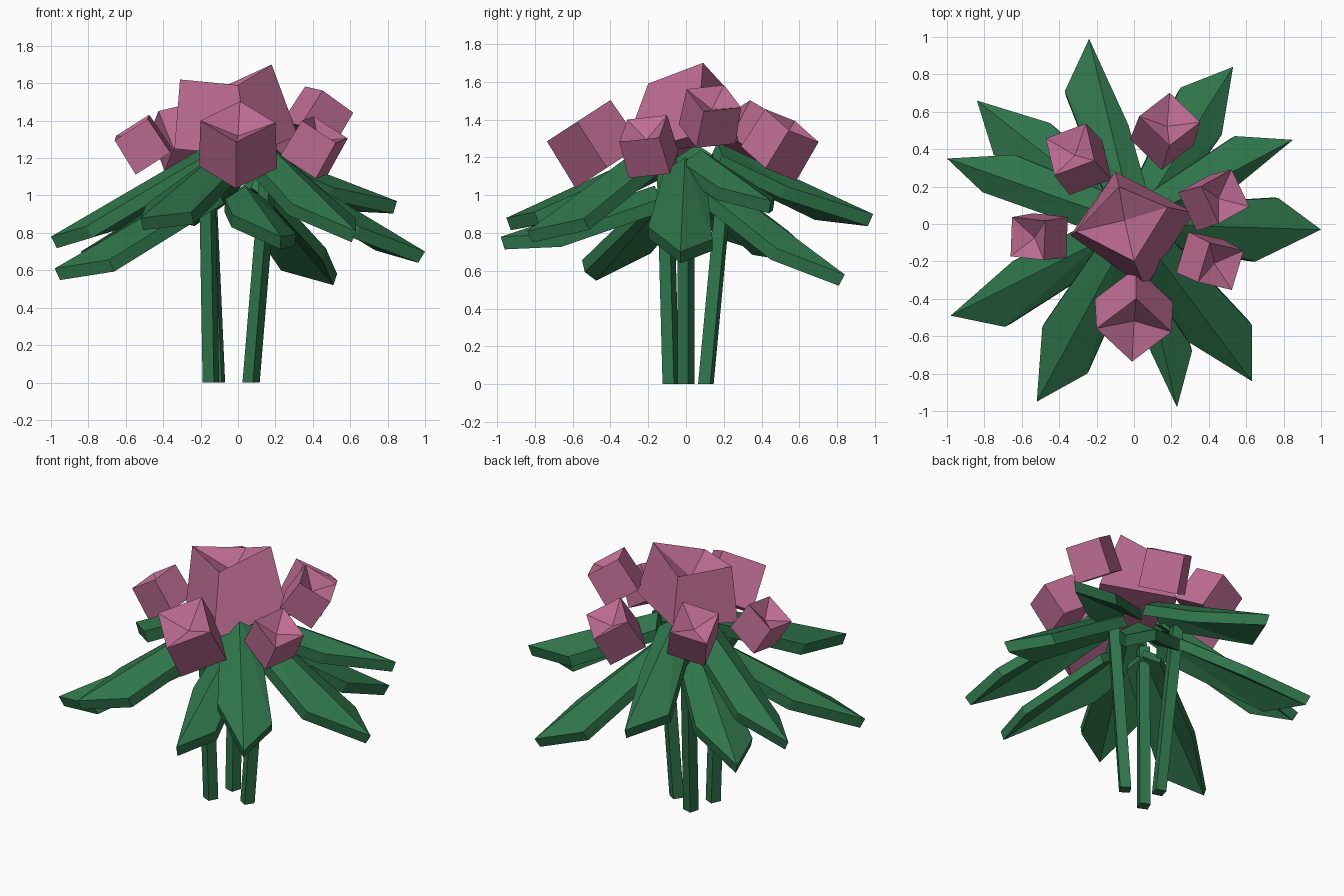
import bpy, math
from mathutils import Vector, Matrix

if "Cube" in bpy.data.objects:
    bpy.data.objects.remove(bpy.data.objects["Cube"])


def material(name, rgb):
    m = bpy.data.materials.new(name)
    m.diffuse_color = (*rgb, 1)
    m.use_nodes = True
    m.node_tree.nodes["Principled BSDF"].inputs["Base Color"].default_value = m.diffuse_color
    return m


GREEN = material("leaf green", (0.028, 0.178, 0.07))
PINK = material("blossom pink", (0.53, 0.155, 0.30))


def make(name, verts, faces, mat):
    me = bpy.data.meshes.new(name)
    me.from_pydata([tuple(v) for v in verts], [], faces)
    me.materials.append(mat)
    ob = bpy.data.objects.new(name, me)
    bpy.context.collection.objects.link(ob)
    return ob


# Leaf: ridged, skewed blade with a constant thickness
def leaf(i, tip, ccw, cw, base_z, thick=0.07, r=0.17):
    tip = Vector(tip)
    reach = Vector((tip.x, tip.y, 0))
    length = reach.length
    d = reach / length
    side = Vector((-d.y, d.x, 0))
    slope = (tip.z - base_z) / (length - r)

    def edge(xy):
        p = Vector((*xy, 0))
        p.z = base_z + slope * (p.dot(d) - r) - 0.075
        return p

    base = d * r + Vector((0, 0, base_z))
    drop = Vector((0, 0, -0.07))
    top = [base, base + side * 0.11 + drop, edge(ccw), tip,
           edge(cw), base - side * 0.11 + drop]
    normal = Vector((-slope * d.x, -slope * d.y, 1)).normalized()
    verts = top + [p - normal * thick for p in top]
    upper = [(0, 3, 2), (0, 2, 1), (0, 4, 3), (0, 5, 4)]
    faces = upper + [tuple(v + 6 for v in reversed(f)) for f in upper]
    faces += [(k, (k + 1) % 6, (k + 1) % 6 + 6, k + 6) for k in range(6)]
    make(f"leaf_{i}", verts, faces, GREEN)


# tip, counter-clockwise corner, clockwise corner, height of the base
LEAVES = [
    ((-0.24, 0.99, 0.90), (-0.37, 0.71), (-0.03, 0.53), 1.28),
    ((0.53, 0.84, 0.58), (0.25, 0.73), (0.47, 0.48), 1.10),
    ((0.85, 0.45, 0.97), (0.54, 0.47), (0.51, 0.17), 1.24),
    ((1.00, -0.03, 0.70), (0.77, 0.14), (0.65, -0.20), 1.20),
    ((0.63, -0.84, 0.81), (0.63, -0.54), (0.29, -0.63), 1.33),
    ((0.23, -0.98, 0.78), (0.31, -0.68), (-0.03, -0.43), 1.05),
    ((-0.52, -0.95, 0.88), (-0.25, -0.80), (-0.49, -0.55), 1.25),
    ((-0.98, -0.49, 0.61), (-0.69, -0.55), (-0.65, -0.20), 1.09),
    ((-1.00, 0.35, 0.78), (-0.81, 0.17), (-0.64, 0.37), 1.27),
    ((-0.84, 0.66, 0.70), (-0.75, 0.37), (-0.45, 0.54), 1.14),
]
for i, row in enumerate(LEAVES, 1):
    leaf(i, *row)


# Stems: leaning four-sided posts
def stem(i, foot, head, yaw, r=0.047):
    verts = []
    for c in (foot, head):
        for k in range(4):
            a = yaw + k * math.pi / 2
            verts.append(Vector(c) + Vector((r * math.cos(a), r * math.sin(a), 0)))
    faces = [(3, 2, 1, 0), (4, 5, 6, 7)]
    faces += [(k, (k + 1) % 4, (k + 1) % 4 + 4, k + 4) for k in range(4)]
    make(f"stem_{i}", verts, faces, GREEN)


stem(1, (-0.145, -0.08, 0), (-0.165, -0.11, 1.12), 0.35)
stem(2, (-0.11, 0.105, 0), (-0.16, 0.21, 1.12), 0.5)
stem(3, (0.07, 0.0, 0), (0.165, 0.0, 1.15), 0.2)


# Flowers: box-shaped cups, four bottom corners, four rim corners, sunken middle
def cup(name, verts):
    faces = [(3, 2, 1, 0)]
    faces += [(k, (k + 1) % 4, (k + 1) % 4 + 4, k + 4) for k in range(4)]
    faces += [(k + 4, (k + 1) % 4 + 4, 8) for k in range(4)]
    make(name, verts, faces, PINK)


def flower(name, centre, half, yaw, axis):
    corners = [(-1, -1), (1, -1), (1, 1), (-1, 1)]
    verts = [Vector((x * half, y * half, -half)) for x, y in corners]
    verts += [Vector((x * half, y * half, half)) * 0.96 for x, y in corners]
    verts.append(Vector((0, 0, half * 0.35)))
    tilt = Vector((0, 0, 1)).rotation_difference(Vector(axis)).to_matrix()
    rot = tilt @ Matrix.Rotation(math.radians(yaw), 3, 'Z')
    cup(name, [rot @ v + Vector(centre) for v in verts])


# Large uneven flower in the centre
cup("centre_flower", [
    (-0.34, -0.06, 1.25), (0.06, -0.34, 1.21), (0.32, 0.06, 1.32), (-0.10, 0.28, 1.28),
    (-0.31, -0.04, 1.62), (0.0, -0.20, 1.59), (0.18, 0.09, 1.70), (-0.08, 0.20, 1.58),
    (-0.05, 0.02, 1.50)])

SIDE = [  # centre, half size, yaw
    ((-0.30, 0.35, 1.32), 0.122, 17),
    ((0.17, 0.50, 1.27), 0.122, 42),
    ((0.43, 0.13, 1.42), 0.115, 27),
    ((0.41, -0.20, 1.26), 0.115, -15),
    ((0.0, -0.49, 1.275), 0.148, 42),
    ((-0.51, -0.07, 1.275), 0.11, -4),
]
for i, (c, half, yaw) in enumerate(SIDE, 1):
    out = Vector((c[0], c[1], 0)).normalized()
    flower(f"side_flower_{i}", c, half, yaw, out * 0.65 + Vector((0, 0, 1)))
